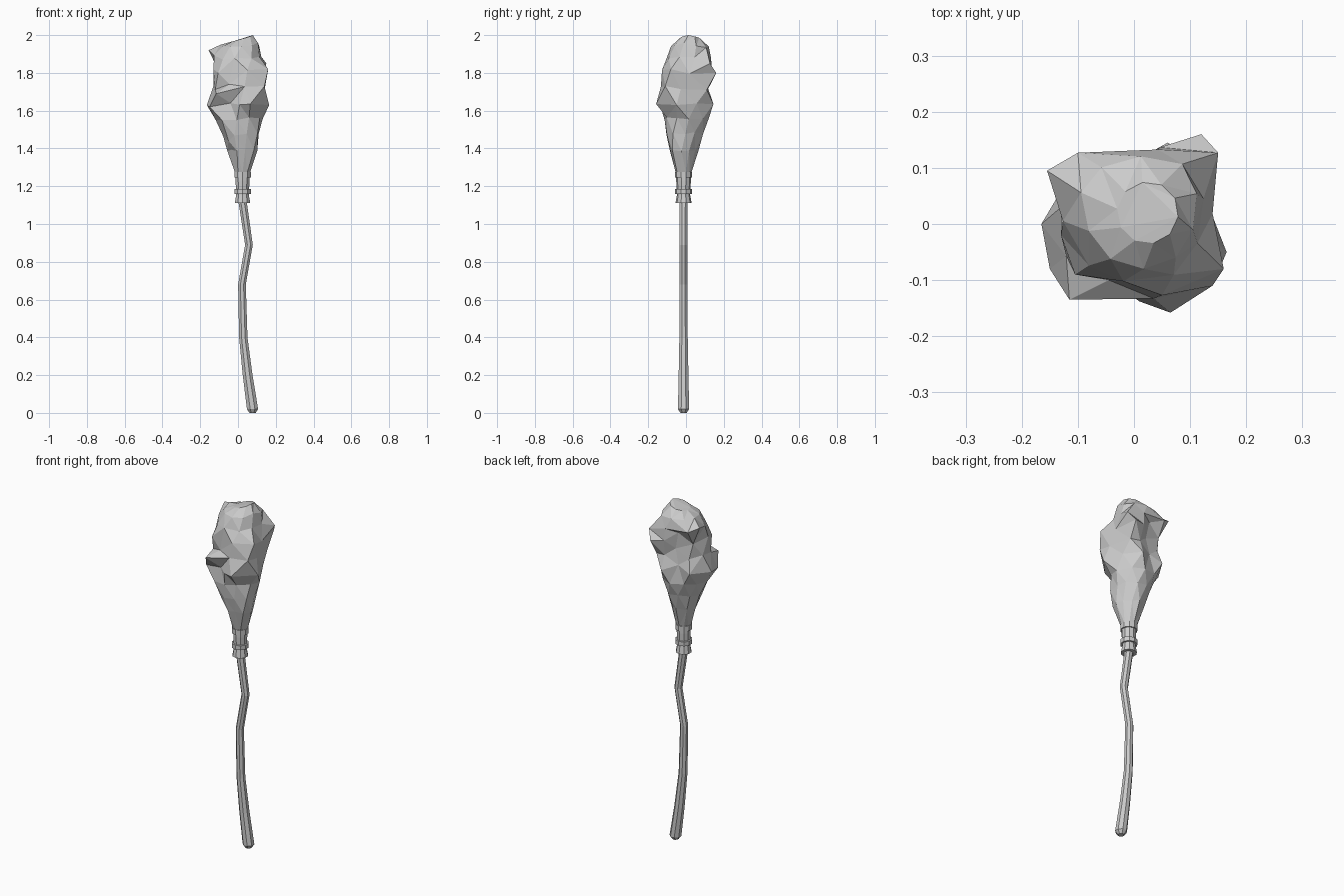
import bpy
import bmesh
import math
import random
from mathutils import Vector

random.seed(4)

cube = bpy.data.objects.get("Cube")
if cube:
    bpy.data.objects.remove(cube, do_unlink=True)


def make_material(name, colour):
    material = bpy.data.materials.new(name)
    material.use_nodes = True
    material.diffuse_color = colour
    material.node_tree.nodes["Principled BSDF"].inputs["Base Color"].default_value = colour
    return material


grey = make_material("plain grey", (0.6, 0.6, 0.6, 1))


def loft(bm, rings, sides, twist=0.0):
    """Skin a stack of (z, x, y, radius) rings and cap both ends."""
    loops = []
    for level, (z, x, y, radius) in enumerate(rings):
        loop = []
        for side in range(sides):
            angle = math.tau * (side + 0.5) / sides + twist * level
            loop.append(bm.verts.new((x + radius * math.cos(angle),
                                      y + radius * math.sin(angle), z)))
        loops.append(loop)
    for lower, upper in zip(loops, loops[1:]):
        for side in range(sides):
            after = (side + 1) % sides
            bm.faces.new((lower[side], lower[after], upper[after], upper[side]))
    bm.faces.new(loops[0][::-1])
    bm.faces.new(loops[-1])


def pull(bm, targets, reach):
    """Drag the nearest unused vertex onto each target, easing its neighbours."""
    used = set()
    for target in map(Vector, targets):
        free = [v for v in bm.verts if v not in used]
        nearest = min(free, key=lambda v: (v.co - target).length)
        used.add(nearest)
        origin = nearest.co.copy()
        move = target - origin
        for vert in bm.verts:
            if vert is nearest or vert not in used:
                distance = (vert.co - origin).length
                vert.co += move * math.exp(-(distance / reach) ** 2)


def finish(bm, name):
    bmesh.ops.recalc_face_normals(bm, faces=bm.faces)
    mesh = bpy.data.meshes.new(name)
    bm.to_mesh(mesh)
    bm.free()
    mesh.materials.append(grey)
    part = bpy.data.objects.new(name, mesh)
    bpy.context.scene.collection.objects.link(part)
    return part


AXIS_X = 0.024
AXIS_Y = -0.013

# Crooked shaft with a blunt foot
shaft_path = [(0, 0.077, 0.018), (0.02, 0.077, 0.032), (0.2, 0.051, 0.028),
              (0.4, 0.028, 0.024), (0.68, 0.021, 0.022), (0.89, 0.058, 0.022),
              (1.14, 0.021, 0.024)]
bm = bmesh.new()
loft(bm, [(z, x, AXIS_Y, r) for z, x, r in shaft_path], 8)
finish(bm, "shaft")

# Flared collar and the neck above it
collar_profile = [(1.11, 0.043), (1.155, 0.035), (1.23, 0.039), (1.32, 0.039)]
bm = bmesh.new()
loft(bm, [(z, AXIS_X, AXIS_Y, r) for z, r in collar_profile], 10)
finish(bm, "collar")

# Two binding bands
for name, low, high in (("lower_band", 1.16, 1.185), ("upper_band", 1.245, 1.275)):
    bm = bmesh.new()
    loft(bm, [(low, AXIS_X, AXIS_Y, 0.046), (high, AXIS_X, AXIS_Y, 0.046)], 10)
    finish(bm, name)

# Knotted head: a rough bulb, then knobs and hollows pulled out of it
bulb = [(1.27, AXIS_X, AXIS_Y, 0.041), (1.39, 0.024, -0.012, 0.076),
        (1.48, 0.014, -0.006, 0.1), (1.56, 0.008, -0.002, 0.118),
        (1.64, 0.005, 0, 0.128), (1.72, 0.005, 0, 0.128),
        (1.8, 0.005, 0.005, 0.128), (1.88, 0.005, 0.015, 0.12),
        (1.94, 0.015, 0.02, 0.1), (1.98, 0.025, 0.02, 0.055)]
knobs = [(-0.165, 0, 1.63), (-0.15, -0.08, 1.62), (0.065, -0.158, 1.635),
         (0.165, -0.05, 1.63), (0.06, 0.145, 1.635), (-0.1, 0.11, 1.64),
         (-0.115, -0.135, 1.69), (0.05, -0.127, 1.815), (0.16, -0.08, 1.82),
         (0.14, -0.11, 1.73), (0.12, 0.16, 1.8), (0.15, 0.127, 1.85),
         (-0.155, 0.095, 1.92), (-0.1, 0.127, 1.89), (0.105, -0.01, 1.96),
         (-0.085, -0.1, 1.55), (-0.05, -0.075, 1.44), (-0.105, -0.09, 1.8),
         (0.115, 0.11, 1.71), (-0.13, -0.02, 1.82), (-0.13, 0.03, 1.73)]
hollows = [(-0.045, -0.1, 1.74), (-0.04, -0.1, 1.64), (0, 0.095, 1.76),
           (-0.02, 0.1, 1.86), (-0.02, 0.1, 1.67)]
bm = bmesh.new()
loft(bm, bulb, 10, twist=0.16)
for vert in bm.verts:
    if 1.35 < vert.co.z < 1.9:
        vert.co += Vector([random.uniform(-0.008, 0.008) for _ in range(3)])
    elif vert.co.z > 1.97:
        vert.co.z += 0.25 * (vert.co.x - 0.025)
pull(bm, knobs + hollows, 0.05)
top = max(bm.verts, key=lambda v: v.co.z)
top.co.z = 2
bmesh.ops.triangulate(bm, faces=bm.faces, quad_method='SHORT_EDGE')
finish(bm, "head")
